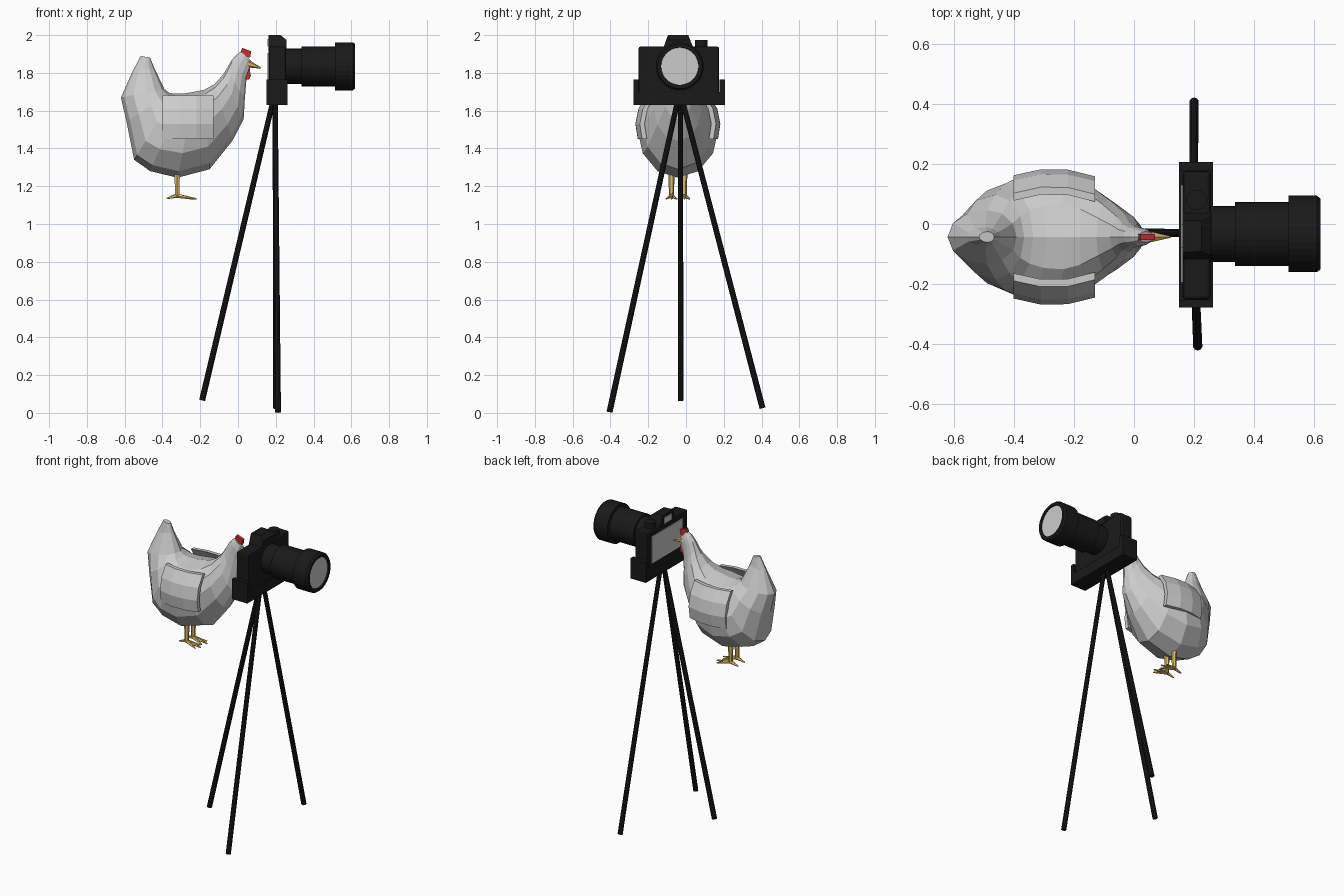
import bpy, bmesh, math
from mathutils import Vector

if "Cube" in bpy.data.objects:
    bpy.data.objects.remove(bpy.data.objects["Cube"])

CY = -0.043  # centre line of hen and lens


def material(name, color):
    m = bpy.data.materials.new(name)
    m.diffuse_color = (*color, 1)
    m.use_nodes = True
    m.node_tree.nodes["Principled BSDF"].inputs["Base Color"].default_value = m.diffuse_color
    return m


BLACK = material("black", (0.01, 0.01, 0.01))
YELLOW = material("yellow", (0.75, 0.52, 0.14))
RED = material("red", (0.55, 0.03, 0.03))


def finish(name, bm, mat=None):
    bmesh.ops.recalc_face_normals(bm, faces=bm.faces)
    me = bpy.data.meshes.new(name)
    bm.to_mesh(me)
    bm.free()
    ob = bpy.data.objects.new(name, me)
    bpy.context.collection.objects.link(ob)
    if mat:
        me.materials.append(mat)
    return ob


def loft(name, rings, mat=None, caps=True):
    bm = bmesh.new()
    vs = [[bm.verts.new(p) for p in r] for r in rings]
    n = len(vs[0])
    for a, b in zip(vs, vs[1:]):
        for i in range(n):
            j = (i + 1) % n
            bm.faces.new((a[i], a[j], b[j], b[i]))
    if caps:
        bm.faces.new(vs[0])
        bm.faces.new(vs[-1])
    return finish(name, bm, mat)


def box(name, x, y, z, mat=None):
    rings = [[(x[0], y[0], h), (x[1], y[0], h), (x[1], y[1], h), (x[0], y[1], h)] for h in z]
    return loft(name, rings, mat)


def rod(name, a, b, r1, r2, mat, sides=8):
    a, b = Vector(a), Vector(b)
    q = (b - a).to_track_quat('Z', 'Y')
    rings = []
    for p, r in ((a, r1), (b, r2)):
        rings.append([p + q @ Vector((r * math.cos(t), r * math.sin(t), 0))
                      for t in (2 * math.pi * (i + .5) / sides for i in range(sides))])
    return loft(name, rings, mat)


def turned(name, profile, y, z, mat=None, sides=32):
    # profile of (x, radius) turned around the lens axis
    rings = [[(x, y + r * math.cos(2 * math.pi * i / sides), z + r * math.sin(2 * math.pi * i / sides))
              for i in range(sides)] for x, r in profile]
    return loft(name, rings, mat)


# Hen body: cross-sections from tail to head (top x, z, bottom x, z, half width)
stations = [
    (-.465, 1.88, -.515, 1.89, .018), (-.445, 1.83, -.56, 1.805, .032),
    (-.39, 1.715, -.62, 1.67, .09), (-.365, 1.695, -.59, 1.54, .14),
    (-.335, 1.69, -.55, 1.34, .178), (-.29, 1.69, -.465, 1.28, .207),
    (-.23, 1.70, -.32, 1.245, .215), (-.18, 1.71, -.15, 1.29, .185),
    (-.125, 1.74, -.03, 1.44, .125), (-.08, 1.79, .03, 1.555, .077),
    (-.058, 1.825, .036, 1.66, .05), (-.035, 1.865, .045, 1.77, .036),
    (-.012, 1.893, .063, 1.82, .03), (.015, 1.913, .068, 1.865, .018)]
rings = []
for xt, zt, xb, zb, w in stations:
    t, b = Vector((xt, CY, zt)), Vector((xb, CY, zb))
    c = b.lerp(t, .57)
    ring = []
    for i in range(12):
        a = 2 * math.pi * i / 12
        k = math.cos(a)
        p = c + (t - c) * k if k > 0 else c + (c - b) * k
        ring.append(p + Vector((0, w * math.sin(a), 0)))
    rings.append(ring)
loft("hen_body", rings)

# Wings: curved panels hugging the body
for side, s in (("left", 1), ("right", -1)):
    bm = bmesh.new()
    grid = []
    for z in (1.68, 1.61, 1.53, 1.45):
        row = []
        for x in (-.40, -.31, -.22, -.13):
            y = .227 * math.sqrt(1 - ((z - 1.525) / .23) ** 2) - 1.3 * (x + .27) ** 2
            row.append(bm.verts.new((x, CY + s * y, z)))
        grid.append(row)
    for r0, r1 in zip(grid, grid[1:]):
        for i in range(3):
            bm.faces.new((r0[i], r0[i + 1], r1[i + 1], r1[i]))
    bm.normal_update()
    f = bm.faces[:]
    if f[0].normal.y * s < 0:
        bmesh.ops.reverse_faces(bm, faces=f)
    back = bmesh.ops.extrude_face_region(bm, geom=f)
    for v in back["geom"]:
        if isinstance(v, bmesh.types.BMVert):
            v.co.y -= s * .025
    finish(side + "_wing", bm)

# Legs and toes
for side, s in (("left", 1), ("right", -1)):
    y = CY + s * .034
    rod(side + "_leg", (-.322, y, 1.29), (-.322, y, 1.145), .017, .013, YELLOW, 6)
    for i, (dx, dy, dz) in enumerate(((.105, 0, -.012), (.085, .028, -.012), (.085, -.028, -.012), (-.052, 0, -.01))):
        rod(f"{side}_toe_{i}", (-.325, y, 1.15), (-.325 + dx, y + dy, 1.145 + dz), .012, .004, YELLOW, 5)

# Beak, comb and wattle
rod("beak", (.05, CY, 1.85), (.122, CY, 1.825), .021, .003, YELLOW, 6)


def side_plate(name, pts, half):
    loft(name, [[(x, CY + d, z) for x, z in pts] for d in (-half, half)], RED)


side_plate("comb", [(.01, 1.895), (.022, 1.932), (.07, 1.915), (.064, 1.88)], .010)
side_plate("wattle", [(.035, 1.82), (.062, 1.82), (.068, 1.785), (.058, 1.765), (.042, 1.765)], .012)

# Tripod legs
for i, (top, foot) in enumerate((((.185, -.03, 1.65), (-.19, -.028, .066)),
                                 ((.197, -.045, 1.65), (.212, -.405, .004)),
                                 ((.197, -.018, 1.65), (.2, .405, .025)))):
    rod(f"tripod_leg_{i}", top, foot, .014, .016, BLACK, 10)

# Mounting bracket with raised ends
box("bracket_plate", (.15, .262), (-.277, .207), (1.63, 1.70), BLACK)
box("bracket_end_right", (.15, .262), (-.277, -.252), (1.63, 1.765), BLACK)
box("bracket_end_left", (.15, .262), (.178, .207), (1.63, 1.765), BLACK)

# Camera body, viewfinder hump and dial
body = box("camera_body", (.162, .255), (-.252, .176), (1.69, 1.94), BLACK)
bev = body.modifiers.new("bevel", 'BEVEL')
bev.width = .012
bev.segments = 2
loft("viewfinder_hump", [
    [(.162, -.12, 1.93), (.258, -.12, 1.93), (.258, .04, 1.93), (.162, .04, 1.93)],
    [(.162, -.105, 1.975), (.256, -.105, 1.975), (.256, .022, 1.975), (.162, .022, 1.975)],
    [(.162, -.095, 2.0), (.225, -.09, 2.0), (.225, .012, 2.0), (.162, .012, 2.0)]], BLACK)
rod("dial", (.208, .08, 1.93), (.208, .08, 1.975), .034, .034, BLACK, 20)

# Rear screen and eyepiece
box("screen", (.157, .165), (-.195, .13), (1.725, 1.905), None)
box("eyepiece", (.157, .165), (-.08, .0), (1.94, 1.98), None)

# Lens barrel with recessed glass
LY, LZ = -.033, 1.835
turned("lens_barrel", [(.25, .093), (.336, .093), (.336, .106), (.513, .106), (.513, .127),
                       (.608, .127), (.62, .118), (.62, .10), (.605, .098)], LY, LZ, BLACK)
turned("lens_glass", [(.60, .1), (.612, .099)], LY, LZ)
